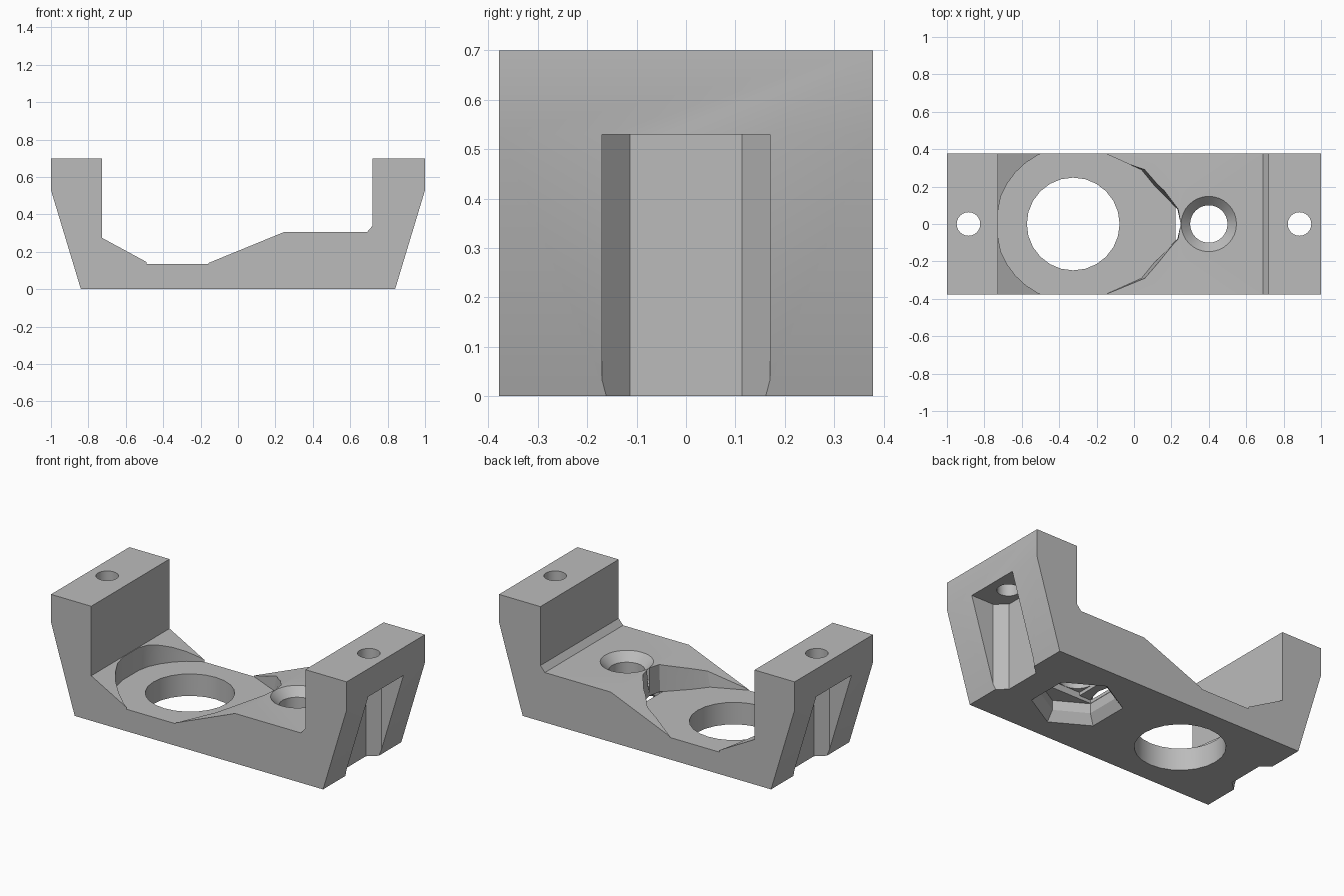
import bpy, bmesh, math

cube = bpy.data.objects.get("Cube")
if cube:
    bpy.data.objects.remove(cube, do_unlink=True)

grey = bpy.data.materials.new("plain grey")
grey.use_nodes = True
colour = (0.5, 0.5, 0.5, 1)
grey.diffuse_color = colour
grey.node_tree.nodes["Principled BSDF"].inputs["Base Color"].default_value = colour


def loft(name, rings):
    """Closed solid skinned through rings of equal point count."""
    bm = bmesh.new()
    loops = [[bm.verts.new(p) for p in ring] for ring in rings]
    bm.faces.new(loops[0])
    bm.faces.new(loops[-1])
    n = len(loops[0])
    for a, b in zip(loops, loops[1:]):
        for i in range(n):
            j = (i + 1) % n
            bm.faces.new((a[i], a[j], b[j], b[i]))
    bmesh.ops.recalc_face_normals(bm, faces=bm.faces)
    mesh = bpy.data.meshes.new(name)
    bm.to_mesh(mesh)
    bm.free()
    obj = bpy.data.objects.new(name, mesh)
    bpy.context.collection.objects.link(obj)
    mesh.materials.append(grey)
    return obj


def turned(name, x, sides, steps, start=0.0):
    """Vertical stack of regular polygons, steps = (radius, z)."""
    angles = [start + math.tau * i / sides for i in range(sides)]
    return loft(name, [[(x + r * math.cos(a), r * math.sin(a), z) for a in angles]
                       for r, z in steps])


def column(name, outline, z0, z1):
    return loft(name, [[(x, y, z) for x, y in outline] for z in (z0, z1)])


def box(name, x, hx, hy, z0, z1):
    return column(name, [(x - hx, -hy), (x + hx, -hy), (x + hx, hy), (x - hx, hy)], z0, z1)


# Body: side profile extruded across the width
half_width = 0.378
profile = [(-0.84, 0), (0.84, 0), (1, 0.53), (1, 0.7), (0.72, 0.7), (0.72, 0.34),
           (0.69, 0.305), (0.245, 0.305), (-0.17, 0.135), (-0.47, 0.135),
           (-0.728, 0.275), (-0.728, 0.7), (-1, 0.7), (-1, 0.53)]
body = loft("bracket_body", [[(x, y, z) for x, z in profile]
                             for y in (-half_width, half_width)])
cutters = []

# Round pocket with a pointed end
ring_x, ring_r = -0.325, 0.414


def pocket_ring(nose, z):
    arc = [math.radians(65 + 230 * i / 22) for i in range(23)]
    pts = [(max(ring_x + ring_r * math.cos(a), -0.726), ring_r * math.sin(a)) for a in arc]
    pts += [(x, -y) for x, y in nose] + [(0.25, 0)] + nose[::-1]
    return [(x, y, z) for x, y in pts]


lower_nose = [(0.04, 0.29), (0.105, 0.21), (0.232, 0.08)]
upper_nose = [(0.075, 0.29), (0.135, 0.215), (0.236, 0.08)]
cutters.append(loft("pocket_cutter", [pocket_ring(lower_nose, 0.1345),
                                      pocket_ring(upper_nose, 0.32)]))

# Large through hole
cutters.append(turned("large_hole_cutter", ring_x, 24, [(0.248, -0.1), (0.248, 0.4)]))

# Countersunk bolt hole
bolt_x = 0.4
cutters.append(turned("bolt_hole_cutter", bolt_x, 32,
                      [(0.1, 0.1), (0.1, 0.255), (0.148, 0.305), (0.148, 0.4)]))

# Chamfered hexagonal recess underneath, with stepped ceiling
cutters.append(turned("hex_recess_cutter", bolt_x, 6,
                      [(0.25, -0.1), (0.25, 0), (0.208, 0.056), (0.208, 0.115)], math.pi / 2))
cutters.append(box("slot_step_cutter", bolt_x, 0.178, 0.101, 0.1, 0.135))
cutters.append(box("square_step_cutter", bolt_x, 0.101, 0.1015, 0.11, 0.155))

# Post holes and the nut grooves in both ends
for side in (-1, 1):
    cutters.append(turned("post_hole_cutter", side * 0.885, 24, [(0.063, 0.5), (0.063, 0.8)]))
    half = [(1.1, 0.17), (0.85, 0.17), (0.785, 0.113)]
    outline = half + [(x, -y) for x, y in half[::-1]]
    cutters.append(column("nut_groove_cutter", [(side * x, y) for x, y in outline], -0.1, 0.53))

# Cut, then bake the result and drop the cutters
for cutter in cutters:
    cutter.hide_render = True
    mod = body.modifiers.new(cutter.name, 'BOOLEAN')
    mod.operation = 'DIFFERENCE'
    mod.solver = 'EXACT'
    mod.object = cutter
bpy.context.view_layer.update()
baked = bpy.data.meshes.new_from_object(body.evaluated_get(bpy.context.evaluated_depsgraph_get()))
body.modifiers.clear()
body.data = baked
body.data.materials.clear()
body.data.materials.append(grey)
for cutter in cutters:
    bpy.data.objects.remove(cutter, do_unlink=True)

bpy.ops.object.select_all(action='DESELECT')
body.select_set(True)
bpy.context.view_layer.objects.active = body
bpy.ops.object.shade_smooth_by_angle(angle=math.radians(25))
